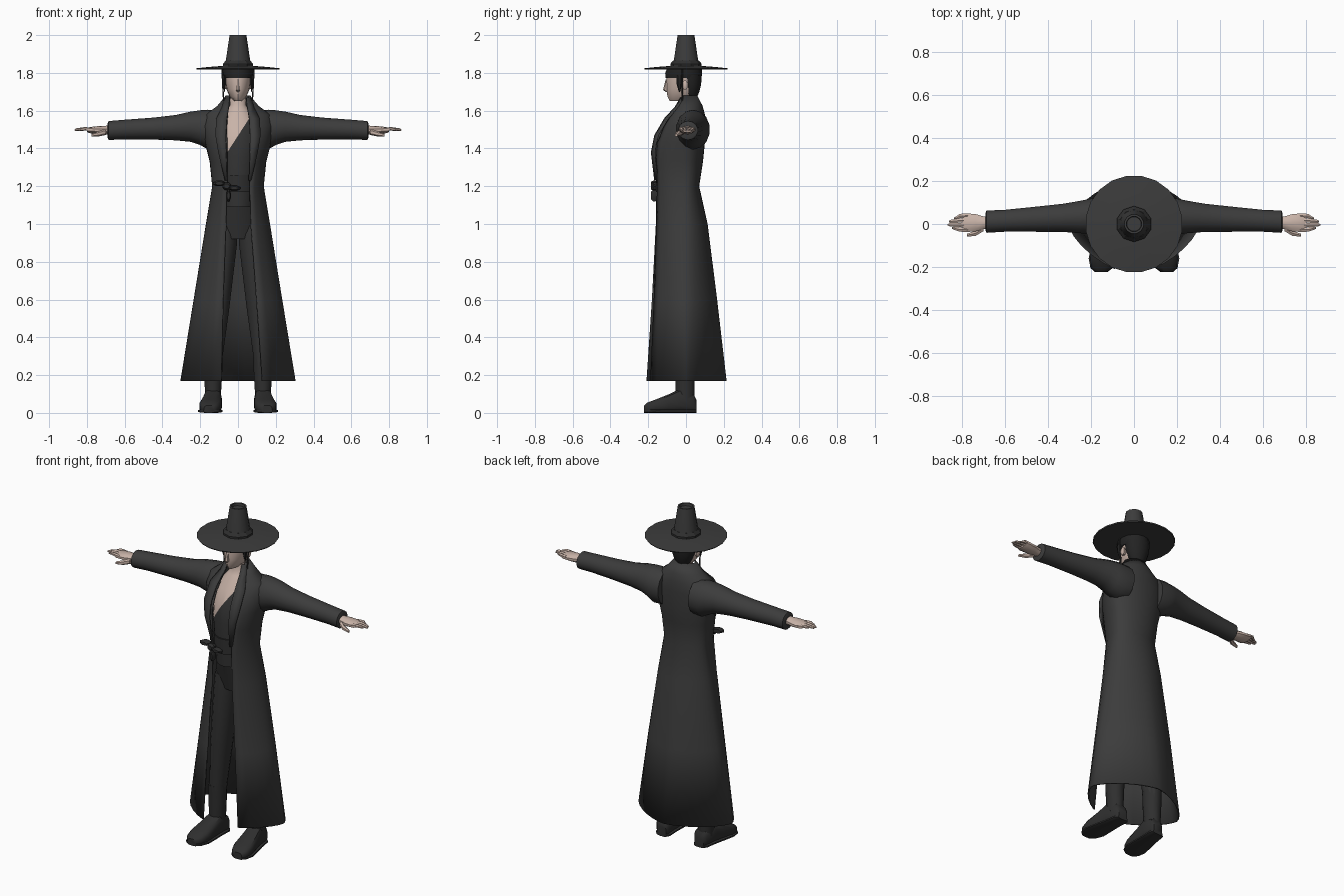
import bpy, bmesh
from math import sin, cos, pi, asin, radians
from mathutils import Vector

cube = bpy.data.objects.get("Cube")
if cube:
    bpy.data.objects.remove(cube)


def material(name, r, g, b):
    m = bpy.data.materials.new(name)
    m.use_nodes = True
    m.diffuse_color = (r, g, b, 1)
    m.node_tree.nodes["Principled BSDF"].inputs["Base Color"].default_value = (r, g, b, 1)
    return m


COAT = material("charcoal cloth", .045, .045, .045)
DARK = material("dark cloth", .033, .033, .033)
LEATHER = material("black leather", .028, .028, .028)
HAIR = material("black hair", .017, .017, .017)
SKIN = material("skin", .58, .45, .39)


def finish(name, bm, *mats, thick=0, angle=40):
    bmesh.ops.recalc_face_normals(bm, faces=bm.faces)
    mesh = bpy.data.meshes.new(name)
    bm.to_mesh(mesh)
    bm.free()
    ob = bpy.data.objects.new(name, mesh)
    bpy.context.collection.objects.link(ob)
    for m in mats:
        mesh.materials.append(m)
    bpy.ops.object.select_all(action='DESELECT')
    bpy.context.view_layer.objects.active = ob
    ob.select_set(True)
    bpy.ops.object.shade_smooth_by_angle(angle=radians(angle))
    if thick:
        mod = ob.modifiers.new("thickness", 'SOLIDIFY')
        mod.thickness = thick
        mod.offset = -1
    return ob


def loft(rings, closed=True, caps=True):
    """Skin a list of point rings into a bmesh."""
    bm = bmesh.new()
    rows = [[bm.verts.new(p) for p in r] for r in rings]
    n = len(rows[0])
    for a, b in zip(rows, rows[1:]):
        for i in range(n if closed else n - 1):
            j = (i + 1) % n
            bm.faces.new((a[i], a[j], b[j], b[i]))
    if closed and caps:
        bm.faces.new(rows[0])
        bm.faces.new(rows[-1])
    return bm


def bend(v, p):
    return (1 if v > 0 else -1) * abs(v) ** (2 / p)


def ring(axis, c, a, b, n=12, p=2):
    """Rounded section around a centre, square to the given axis."""
    out = []
    for i in range(n):
        t = 2 * pi * (i + .5) / n
        u, v = a * bend(cos(t), p), b * bend(sin(t), p)
        d = {'x': (0, u, v), 'y': (u, 0, v), 'z': (u, v, 0)}[axis]
        out.append(Vector(c) + Vector(d))
    return out


def body_ring(z, w, front, back, p=2, left=0, right=0, n=28):
    """Body section with separate front and back depth, optionally open in front."""
    t0 = asin((left / w) ** (p / 2))
    t1 = 2 * pi - asin((right / w) ** (p / 2))
    steps = n - 1 if left else n
    out = []
    for i in range(n):
        t = t0 + (t1 - t0) * i / steps
        c = cos(t)
        out.append((w * bend(sin(t), p), -(front if c > 0 else back) * bend(c, p), z))
    return out


def lathe(name, profile, mat, n, angle=40):
    return finish(name, loft([ring('z', (0, 0, z), r, r, n) for r, z in profile]), mat, angle=angle)


# Long open coat: height, half width, front, back, squareness, opening left and right
coat = [(.17, .305, .235, .215, 1.5, .13, .09), (.6, .235, .2, .165, 1.7, .1, .08),
        (1, .17, .175, .115, 1.9, .07, .065), (1.2, .137, .175, .07, 2, .065, .06),
        (1.33, .15, .185, .09, 2, .075, .06), (1.43, .175, .175, .1, 2, .085, .06),
        (1.52, .19, .13, .1, 2, .085, .06), (1.58, .17, .09, .1, 2, .075, .055),
        (1.625, .11, .055, .088, 2, .065, .05), (1.68, .065, .03, .06, 2, .055, .045)]
finish("coat", loft([body_ring(*r) for r in coat], closed=False), COAT, thick=.008)

# Body and crossed vest; a slanted cut bares the chest
torso = [(1.09, .1, .145, .06), (1.2, .11, .15, .055), (1.35, .125, .155, .07),
         (1.45, .13, .14, .08), (1.53, .12, .1, .08), (1.6, .06, .048, .06),
         (1.63, .042, .03, .05), (1.7, .04, .035, .045)]
bm = loft([body_ring(*r) for r in torso])
point, normal = Vector((-.05, 0, 1.39)), Vector((-.17, 0, .11))
bmesh.ops.bisect_plane(bm, geom=bm.verts[:] + bm.edges[:] + bm.faces[:],
                       plane_co=point, plane_no=normal)
for f in bm.faces:
    mid = f.calc_center_median()
    f.material_index = int((mid - point).dot(normal) > 0 and mid.z > 1.36 or mid.z > 1.6)
finish("torso_and_vest", bm, DARK, SKIN)

# Sash around the waist with a side knot
finish("sash", loft([body_ring(z, .118, .16, .06) for z in (1.17, 1.26)]), LEATHER)
for i, (x, z, a, b) in enumerate([(-.06, 1.2, .025, .022), (-.1, 1.215, .035, .016),
                                  (-.02, 1.19, .035, .014), (-.05, 1.15, .013, .035)]):
    finish(f"sash_knot_{i}", loft([ring('y', (x, y, z), a * k, b * k, 8)
                                  for y, k in ((-.15, .8), (-.172, 1), (-.186, .6))]), LEATHER)

# Trousers
pelvis = [(.92, .1, .08, .07), (1, .125, .1, .075), (1.12, .11, .135, .06)]
finish("trouser_seat", loft([body_ring(*r) for r in pelvis]), DARK)

for side, s in (("left", 1), ("right", -1)):
    # Lapel folded back along the opening
    lapel = [(1.23, .06, .07, .168), (1.38, .065, .105, .186), (1.47, .065, .12, .168),
             (1.56, .06, .115, .115), (1.62, .05, .085, .06), (1.67, .045, .07, .03)]
    finish(side + "_lapel", loft([[(s * a, -y, z), (s * b, .016 - y, z)] for z, a, b, y in lapel],
                                 closed=False), COAT, thick=.008)

    # Sleeve: distance out, height, half depth, half height
    sleeve = [(.1, 1.5, .085, .1), (.16, 1.5, .09, .105), (.2, 1.51, .085, .092),
              (.25, 1.515, .077, .08), (.33, 1.51, .067, .067), (.45, 1.505, .06, .058),
              (.6, 1.5, .052, .052), (.685, 1.495, .053, .05), (.69, 1.495, .04, .038)]
    finish(side + "_sleeve", loft([ring('x', (s * x, .045 - .05 * x, z), a, b, 14)
                                   for x, z, a, b in sleeve]), COAT)

    # Hand, fingers and thumb
    palm = [(.66, .03, .026), (.7, .031, .023), (.735, .042, .022), (.785, .046, .016), (.8, .04, .01)]
    finish(side + "_palm", loft([ring('x', (s * x, .006, 1.497), a, b, 10) for x, a, b in palm]), SKIN)
    for i, tip in enumerate((.845, .865, .86, .835)):
        y = -.027 + .022 * i
        finger = [(.77, y, 1.5, .012), (.81, y * .95, 1.504, .0115), (tip - .01, y * .7, 1.5, .009),
                  (tip, y * .7, 1.497, .004)]
        finish(f"{side}_finger_{i}", loft([ring('x', (s * x, v, z), r, r * .8, 6)
                                          for x, v, z, r in finger]), SKIN)
    thumb = [(.7, -.02, 1.487, .016), (.735, -.043, 1.478, .014), (.775, -.052, 1.47, .008)]
    finish(side + "_thumb", loft([ring('x', (s * x, y, z), r, r, 6) for x, y, z, r in thumb]), SKIN)

    # Trouser leg and boot
    leg = [(1, .066, .062, .08), (.9, .07, .067, .085), (.55, .105, .06, .07), (.3, .126, .046, .055),
           (.22, .13, .044, .05)]
    finish(side + "_trouser_leg", loft([ring('z', (s * x, -.005, z), a, b, 14)
                                        for z, x, a, b in leg]), DARK)
    shaft = [(.3, .052, .056), (.2, .05, .052), (.13, .045, .052), (.06, .043, .05)]
    finish(side + "_boot_shaft", loft([ring('z', (s * .132, -.005, z), a, b, 12)
                                       for z, a, b in shaft]), LEATHER)
    foot = [(.055, .03, .07), (.04, .042, .1), (-.03, .046, .13), (-.09, .053, .1),
            (-.16, .06, .072), (-.205, .048, .055), (-.222, .028, .04)]
    for part, grow, cut in (("boot_foot", 1, 1), ("boot_sole", 1.1, .2)):
        rings = []
        for y, w, h in foot:
            top = h if cut == 1 else .02
            rings.append(ring('y', (s * (.13 - .1 * y), y, top / 2), w * grow, top / 2, 12, 3))
        finish(f"{side}_{part}", loft(rings), LEATHER)

    # Ear, side lock and hanging hat cord
    finish(side + "_ear", loft([ring('x', (s * x, -.005, 1.735), r, r * 1.6, 8)
                                for x, r in ((.055, .012), (.078, .016), (.083, .009))]), SKIN)
    finish(side + "_side_lock", loft([ring('z', (s * .072, -.035, z), r, r * 1.6, 6)
                                      for z, r in ((1.79, .011), (1.74, .009), (1.7, .002))]), HAIR)
    finish(side + "_hat_cord", loft([ring('z', (s * x, -.02, z), .004, .004, 6)
                                     for z, x in ((1.82, .085), (1.72, .08), (1.65, .076))]), LEATHER)

# Head, nose and hair
head = [(1.652, .022, .086, .01), (1.675, .045, .098, .03), (1.715, .062, .104, .05),
        (1.765, .07, .104, .07), (1.82, .07, .1, .075)]
finish("head", loft([body_ring(*r, n=16) for r in head]), SKIN)
nose = [(1.7, .006, -.1), (1.71, .012, -.106), (1.765, .006, -.1)]
finish("nose", loft([ring('z', (0, y, z), r, r * 1.3, 6) for z, r, y in nose]), SKIN)
cap = [(1.772, .076, .108, .08), (1.8, .084, .11, .086), (1.825, .082, .1, .084)]
finish("hair_cap", loft([body_ring(*r, n=16) for r in cap]), HAIR)
nape = [(1.675, .04, .035), (1.7, .056, .046), (1.74, .07, .056), (1.79, .078, .06)]
finish("back_hair", loft([ring('z', (0, .026, z), a, b, 12) for z, a, b in nape]), HAIR)

# Wide hat with a tapered, hollow-topped crown
lathe("hat_brim", [(.08, 1.818), (.222, 1.818), (.226, 1.824), (.15, 1.832), (.07, 1.838)], COAT, 20)
lathe("hat_band", [(.083, 1.826), (.083, 1.848), (.068, 1.866)], LEATHER, 10, 25)
lathe("hat_crown", [(.07, 1.83), (.066, 1.87), (.046, 2), (.036, 2), (.034, 1.985)], COAT, 12)
